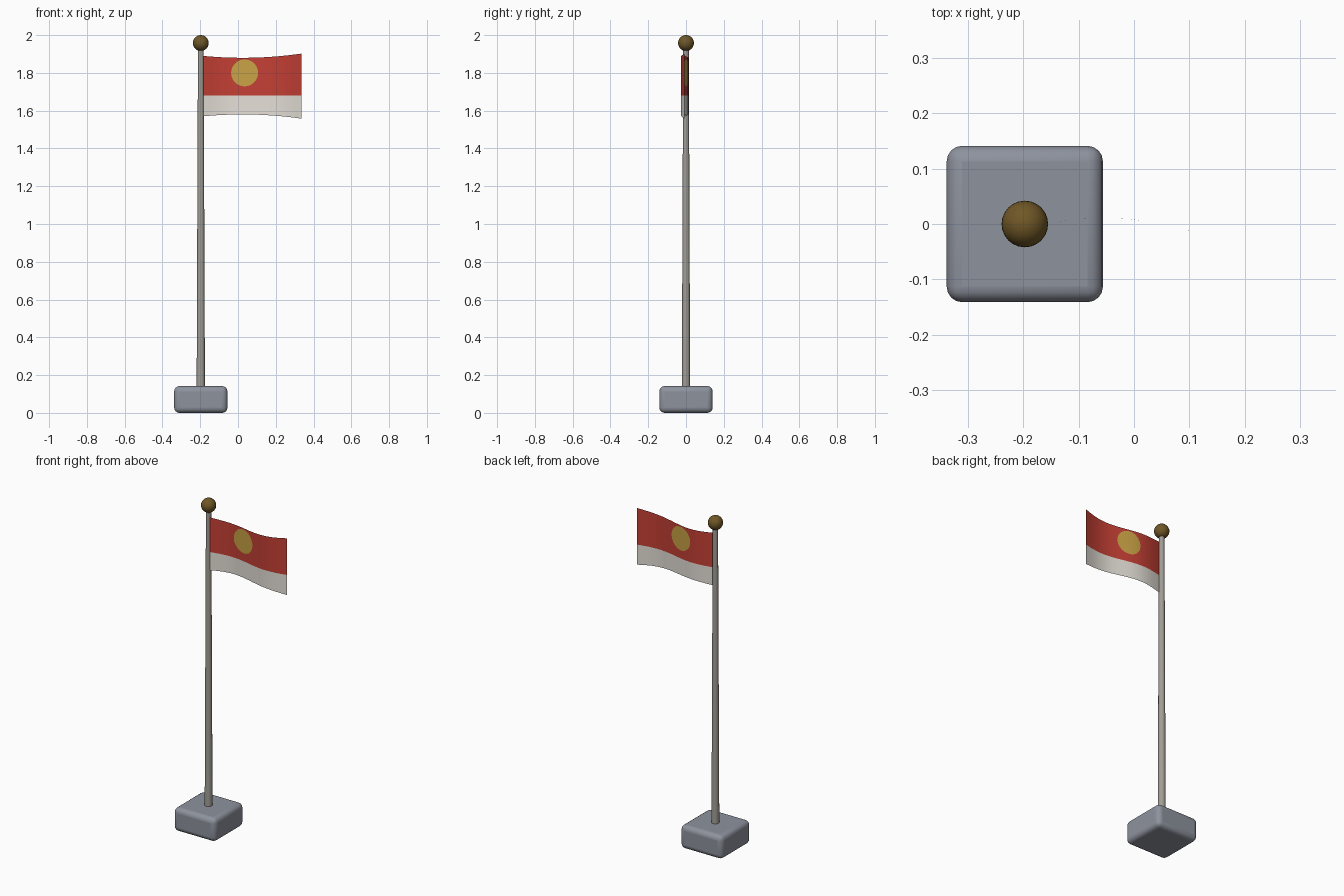
import bpy, bmesh, math
from mathutils import Vector

if "Cube" in bpy.data.objects:
    bpy.data.objects.remove(bpy.data.objects["Cube"])

POLE_X = -0.197


def mat(name, rgb):
    m = bpy.data.materials.new(name)
    m.diffuse_color = (*rgb, 1)
    m.use_nodes = True
    m.node_tree.nodes["Principled BSDF"].inputs["Base Color"].default_value = m.diffuse_color
    return m


stone = mat("grey_stone", (0.27, 0.29, 0.34))
metal = mat("warm_grey_metal", (0.36, 0.34, 0.30))
bronze = mat("dark_bronze", (0.16, 0.095, 0.02))
red = mat("red_cloth", (0.55, 0.05, 0.035))
white = mat("white_cloth", (0.78, 0.74, 0.68))
gold = mat("gold_emblem", (0.58, 0.36, 0.06))


def finish(name, material):
    ob = bpy.context.object
    ob.name = name
    ob.data.materials.append(material)
    bpy.ops.object.shade_smooth_by_angle(angle=math.radians(40))
    return ob


# Base block with rounded edges
bpy.ops.mesh.primitive_cube_add(size=1, location=(POLE_X, 0, 0.071))
bpy.context.object.scale = (0.282, 0.282, 0.142)
bpy.ops.object.transform_apply(location=False, rotation=False, scale=True)
base = finish("base", stone)
bev = base.modifiers.new("round", 'BEVEL')
bev.width = 0.028
bev.segments = 4

# Tapered pole
bpy.ops.mesh.primitive_cone_add(vertices=16, radius1=0.022, radius2=0.015,
                                depth=1.81, location=(POLE_X, 0, 1.035))
finish("pole", metal)

# Ball on top
bpy.ops.mesh.primitive_uv_sphere_add(segments=24, ring_count=16, radius=0.042,
                                     location=(POLE_X, 0, 1.958))
finish("finial_ball", bronze)

# Flag: flat sheet in xz, emblem cut in, then waved in y
X0, X1, COLS, MID, SPLIT = -0.185, 0.335, 24, 1.73, 1.68
EMBLEM, RADIUS, SIDES = Vector((0.035, 0, 1.80)), 0.071, 32

bm = bmesh.new()
rows = []
for i in range(COLS + 1):
    u = i / COLS
    x = X0 + (X1 - X0) * u
    h = 0.16 - 0.05 * u + 0.062 * u * u
    rows.append([bm.verts.new((x, 0, z)) for z in (MID - h, SPLIT, MID + h)])
for a, b in zip(rows, rows[1:]):
    for j, index in ((0, 1), (1, 0)):
        f = bm.faces.new((a[j], b[j], b[j + 1], a[j + 1]))
        f.material_index = index

# Trim the red faces to the round emblem, one side at a time
inside = [f for f in bm.faces if f.material_index == 0]
for k in range(SIDES):
    t = 2 * math.pi * k / SIDES
    n = Vector((math.cos(t), 0, math.sin(t)))
    p = EMBLEM + n * RADIUS
    geom = set(inside)
    for f in inside:
        geom.update(f.edges)
        geom.update(f.verts)
    res = bmesh.ops.bisect_plane(bm, geom=list(geom), dist=1e-6,
                                 plane_co=p, plane_no=n)
    faces = {g for g in res["geom"] if isinstance(g, bmesh.types.BMFace)}
    faces.update(f for f in inside if f.is_valid)
    inside = [f for f in faces if (f.calc_center_median() - p).dot(n) < 0]
for f in inside:
    f.material_index = 2

for v in bm.verts:
    u = (v.co.x - X0) / (X1 - X0)
    v.co.y = 0.019 * math.sin(2 * math.pi * u) - 0.007
for f in bm.faces:
    f.smooth = True
me = bpy.data.meshes.new("flag")
bm.to_mesh(me)
bm.free()
for m in (red, white, gold):
    me.materials.append(m)
bpy.context.collection.objects.link(bpy.data.objects.new("flag", me))
